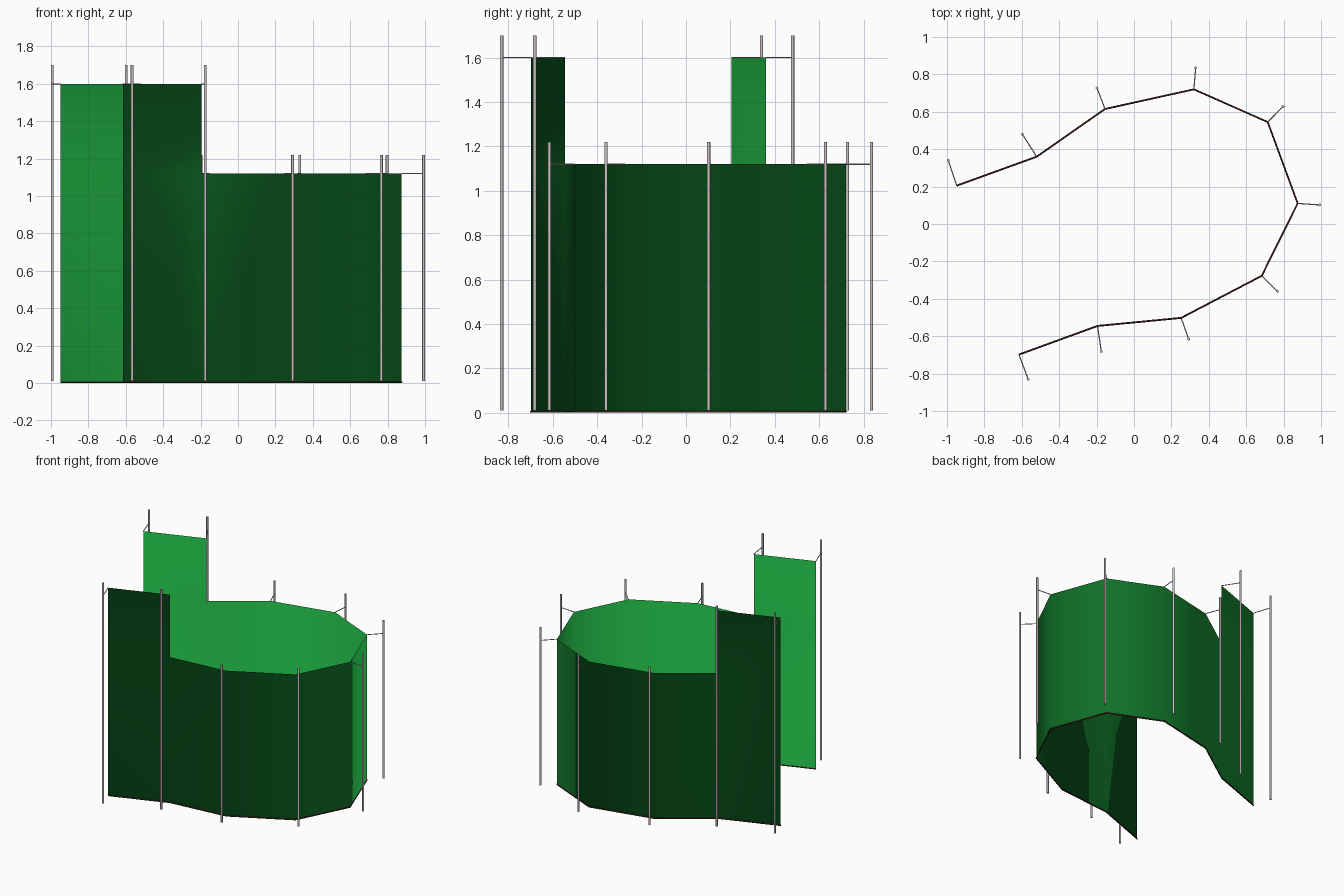
import bpy, bmesh
from mathutils import Vector

if "Cube" in bpy.data.objects:
    bpy.data.objects.remove(bpy.data.objects["Cube"])

# wall corner (x, y) and matching outer pole (x, y), going round the enclosure
WALL = [(-.948, .205), (-.52, .36), (-.155, .615), (.32, .72), (.715, .545),
        (.875, .11), (.683, -.277), (.252, -.502), (-.195, -.545), (-.615, -.698)]
POLES = [(-.993, .34), (-.597, .48), (-.198, .727), (.33, .835), (.797, .628),
         (.992, .102), (.767, -.36), (.292, -.615), (-.175, -.681), (-.566, -.83)]
LOW, TALL, BASE = 1.12, 1.60, 0.006
last = len(WALL) - 1


def material(name, rgb):
    m = bpy.data.materials.new(name)
    m.diffuse_color = (*rgb, 1)
    m.use_nodes = True
    m.node_tree.nodes["Principled BSDF"].inputs["Base Color"].default_value = m.diffuse_color
    return m


green = material("green cloth", (.009, .30, .037))
steel = material("light grey steel", (.62, .55, .57))
brown = material("dark brown hem", (.075, .02, .012))


def rod(name, a, b, r, mat, sides=8):
    a, b = Vector(a), Vector(b)
    bpy.ops.mesh.primitive_cylinder_add(vertices=sides, radius=r, depth=(b - a).length,
                                        location=(a + b) / 2)
    o = bpy.context.object
    o.name = name
    o.rotation_euler = (b - a).to_track_quat('Z', 'Y').to_euler()
    o.data.materials.append(mat)
    bpy.ops.object.shade_smooth_by_angle(angle=.9)


# fabric wall: low panels all round, tall extensions on the two end panels
bm = bmesh.new()
rows = [[bm.verts.new((x, y, z)) for z in (BASE, LOW)] for x, y in WALL]
tops = {i: bm.verts.new((*WALL[i], TALL)) for i in (0, 1, last - 1, last)}
for i in range(last):
    a, b = rows[i], rows[i + 1]
    bm.faces.new((b[0], a[0], a[1], b[1]))
    if i in (0, last - 1):
        bm.faces.new((b[1], a[1], tops[i], tops[i + 1]))

# give the cloth a slight thickness, keeping its rims crisp
bmesh.ops.solidify(bm, geom=bm.faces[:], thickness=.007)
bmesh.ops.recalc_face_normals(bm, faces=bm.faces[:])
for f in bm.faces:
    f.smooth = True
for e in bm.edges:
    e.smooth = e.calc_face_angle(3) < 1.05
me = bpy.data.meshes.new("fabric_wall")
bm.to_mesh(me)
bm.free()
me.materials.append(green)
bpy.context.collection.objects.link(bpy.data.objects.new("fabric_wall", me))

# weighted hem along the bottom edge
curve = bpy.data.curves.new("bottom_hem", 'CURVE')
curve.dimensions = '3D'
curve.bevel_depth = .005
curve.bevel_resolution = 1
curve.use_fill_caps = True
s = curve.splines.new('POLY')
s.points.add(last)
for p, (x, y) in zip(s.points, WALL):
    p.co = (x, y, .005, 1)
curve.materials.append(brown)
bpy.context.collection.objects.link(bpy.data.objects.new("bottom_hem", curve))

# upright poles and the thin arms joining them to the wall corners
for i, (w, p) in enumerate(zip(WALL, POLES)):
    h = TALL if i in tops else LOW
    rod("pole", (*p, .01), (*p, h + .1), .0075, steel, 12)
    rod("support_arm", (*w, h), (*p, h), .003, steel)
